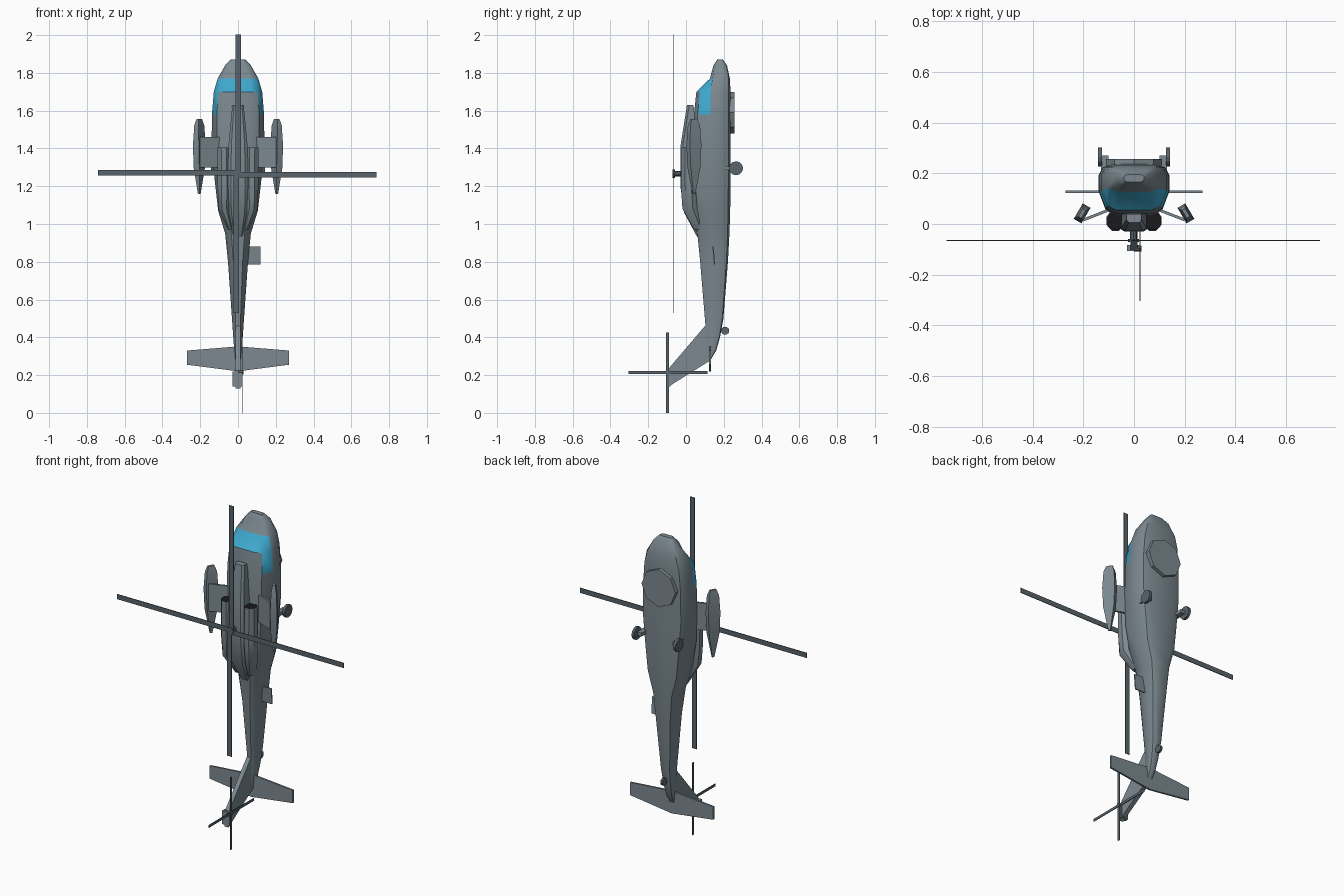
import bpy, bmesh, math
from mathutils import Matrix, Vector

if "Cube" in bpy.data.objects:
    bpy.data.objects.remove(bpy.data.objects["Cube"])


def material(name, rgb):
    m = bpy.data.materials.new(name)
    m.diffuse_color = (*rgb, 1)
    m.use_nodes = True
    m.node_tree.nodes["Principled BSDF"].inputs["Base Color"].default_value = m.diffuse_color
    return m


SLATE = material("slate", (0.20, 0.25, 0.28))
DARK = material("dark_slate", (0.10, 0.13, 0.15))
BLUE = material("glass_blue", (0.05, 0.40, 0.62))
BLACK = material("black", (0.01, 0.01, 0.012))


def finish(name, bm, mats, mirror=False, smooth=None):
    bmesh.ops.recalc_face_normals(bm, faces=bm.faces)
    me = bpy.data.meshes.new(name)
    bm.to_mesh(me)
    bm.free()
    ob = bpy.data.objects.new(name, me)
    bpy.context.collection.objects.link(ob)
    for m in mats:
        me.materials.append(m)
    if mirror:
        ob.modifiers.new("mirror", 'MIRROR')
    if smooth:
        bpy.ops.object.select_all(action='DESELECT')
        ob.select_set(True)
        bpy.context.view_layer.objects.active = ob
        bpy.ops.object.shade_smooth_by_angle(angle=math.radians(smooth))
    return ob


def loft(name, rings, mats=(SLATE,), paint=None, cap_mat=0, **kw):
    """Skin a list of equal-length point rings; paint(ring, side) picks a material."""
    bm = bmesh.new()
    vs = [[bm.verts.new(p) for p in r] for r in rings]
    n = len(vs[0])
    for i in range(len(vs) - 1):
        for j in range(n):
            k = (j + 1) % n
            f = bm.faces.new((vs[i][j], vs[i][k], vs[i + 1][k], vs[i + 1][j]))
            if paint:
                f.material_index = paint(i, j)
    bm.faces.new(vs[0]).material_index = cap_mat
    bm.faces.new(vs[-1])
    return finish(name, bm, mats, **kw)


def box(name, lo, hi, mat=SLATE, **kw):
    rings = [[(lo[0], lo[1], z), (hi[0], lo[1], z), (hi[0], hi[1], z), (lo[0], hi[1], z)]
             for z in (lo[2], hi[2])]
    return loft(name, rings, (mat,), **kw)


def disc(name, centre, radius, depth, axis, sides, mat=SLATE, **kw):
    bm = bmesh.new()
    rot = Vector((0, 0, 1)).rotation_difference(Vector(axis)).to_matrix().to_4x4()
    bmesh.ops.create_cone(bm, cap_ends=True, segments=sides, radius1=radius, radius2=radius,
                          depth=depth, matrix=Matrix.Translation(centre) @ rot)
    return finish(name, bm, (mat,), **kw)


# Fuselage: cross-sections from nose to tail, windscreen painted on
def hull(z, yt, ym, yb, wt, w):
    h = yb - yt
    half = [(wt * .68, yt), (wt, yt + h * .1), (w, ym), (w, yt + h * .78),
            (w * .88, yt + h * .94), (w * .6, yb)]
    return [(x, y, z) for x, y in half] + [(-x, y, z) for x, y in reversed(half)]


stations = [(1.87, .165, .18, .195, .035, .04), (1.84, .145, .175, .217, .06, .068),
            (1.77, .127, .14, .232, .09, .108), (1.70, .055, .13, .236, .105, .128),
            (1.58, .042, .13, .236, .112, .138), (1.40, .035, .13, .236, .112, .14),
            (1.22, .035, .13, .236, .105, .122), (1.07, .045, .135, .234, .085, .105),
            (.95, .06, .14, .23, .052, .068), (.80, .075, .145, .222, .036, .053),
            (.50, .10, .145, .198, .02, .032), (.40, .108, .148, .180, .017, .025),
            (.33, .10, .13, .16, .014, .02), (.28, .105, .117, .13, .01, .014)]


def glass(ring, side):
    return int((ring == 2 and side in (0, 1, 9, 10, 11)) or (ring == 3 and side in (1, 9)))


loft("fuselage", [hull(*s) for s in stations], (SLATE, BLUE), glass, smooth=35)

# Central engine cowling
cowl = [(1.63, .005, .03, .04), (1.42, -.028, .05, .055), (1.2, -.03, .055, .06),
        (1.06, -.01, .05, .065), (.93, .06, .025, .09)]
loft("engine_cowling", [[(-w, yb, z), (-w, yt + .012, z), (-w * .7, yt, z), (w * .7, yt, z),
                         (w, yt + .012, z), (w, yb, z)] for z, yt, w, yb in cowl], smooth=35)


# Side engines with black intakes
def octagon(cx, cy, z, rx, ry, n=8):
    return [(cx + rx * math.cos(math.tau * (i + .5) / n), cy + ry * math.sin(math.tau * (i + .5) / n), z)
            for i in range(n)]


loft("side_engine", [octagon(.075, .01, 1.405, .036, .037), octagon(.073, .012, 1.2, .038, .042),
                     octagon(.073, .02, 1.08, .033, .042), octagon(.04, .07, .97, .015, .03)],
     (SLATE, BLACK), cap_mat=1, mirror=True, smooth=35)

# Stub wings and outboard pods
loft("stub_wing", [[(x, y, 1.30 + d), (x, y, 1.46), (x, y + .012, 1.46), (x, y + .012, 1.30 + d)]
                   for x, y, d in ((.09, .053, 0), (.20, .01, 0))], mirror=True)


def pod_ring(z, a, b):
    c, u, v = Vector((.205, .042, z)), Vector((.85, .5, 0)), Vector((-.5, .85, 0))
    return [c + u * a * i + v * b * j for i, j in ((1, 1), (-1, 1), (-1, -1), (1, -1))]


loft("wing_pod", [pod_ring(*p) for p in ((1.555, .007, .018), (1.52, .014, .03), (1.42, .018, .036),
                                         (1.30, .018, .03), (1.16, .005, .006))],
     mirror=True, smooth=35)

# Belly radar and wheels
disc("belly_radar", (0, .243, 1.59), .11, .026, (0, 1, 0), 8)
disc("main_wheel", (.135, .265, 1.295), .037, .016, (1, 0, 0), 12, DARK, mirror=True)
box("wheel_strut", (.10, .20, 1.285), (.13, .27, 1.305), mirror=True)
disc("tail_wheel", (0, .207, .435), .022, .014, (1, 0, 0), 10, DARK)

# Side plate on the tail boom
loft("boom_plate", [[(.04, y, z), (.118, y, z), (.118, y + .006, z), (.04, y + .006, z)]
                    for z, y in ((.785, .148), (.88, .14))])

# Tail fin sweeping up from the boom, tailplane
fin = [(.10, .46), (-.10, .225), (-.107, .13), (.125, .275), (.162, .36)]
loft("tail_fin", [[(x, y, z) for y, z in fin] for x in (-.013, .013)])
loft("tailplane", [[(x, .122, lo), (x, .122, hi), (x, .133, hi), (x, .133, lo)]
                   for x, lo, hi in ((-.27, .255, .33), (0, .22, .352), (.27, .255, .33))])
box("tail_gearbox", (-.028, -.107, .14), (.02, -.082, .22))

# Tail rotor
disc("tail_rotor_hub", (.015, -.097, .215), .012, .03, (1, 0, 0), 8, DARK)
box("tail_blade_long", (.021, -.105, 0), (.025, -.09, .425), DARK)
box("tail_blade_cross", (.021, -.305, .207), (.025, .113, .222), DARK)

# Main rotor: mast, hub and four slightly offset blades
disc("rotor_mast", (-.002, -.045, 1.266), .014, .05, (0, 1, 0), 8, DARK)
disc("rotor_hub", (-.002, -.065, 1.266), .022, .012, (0, 1, 0), 8, DARK)
for i in range(4):
    blade = box(f"rotor_blade_{i + 1}", (-.009, -.002, 0), (.02, .002, .737), DARK)
    blade.matrix_world = Matrix.Translation((-.003, -.065, 1.265)) @ Matrix.Rotation(i * math.pi / 2, 4, 'Y')
